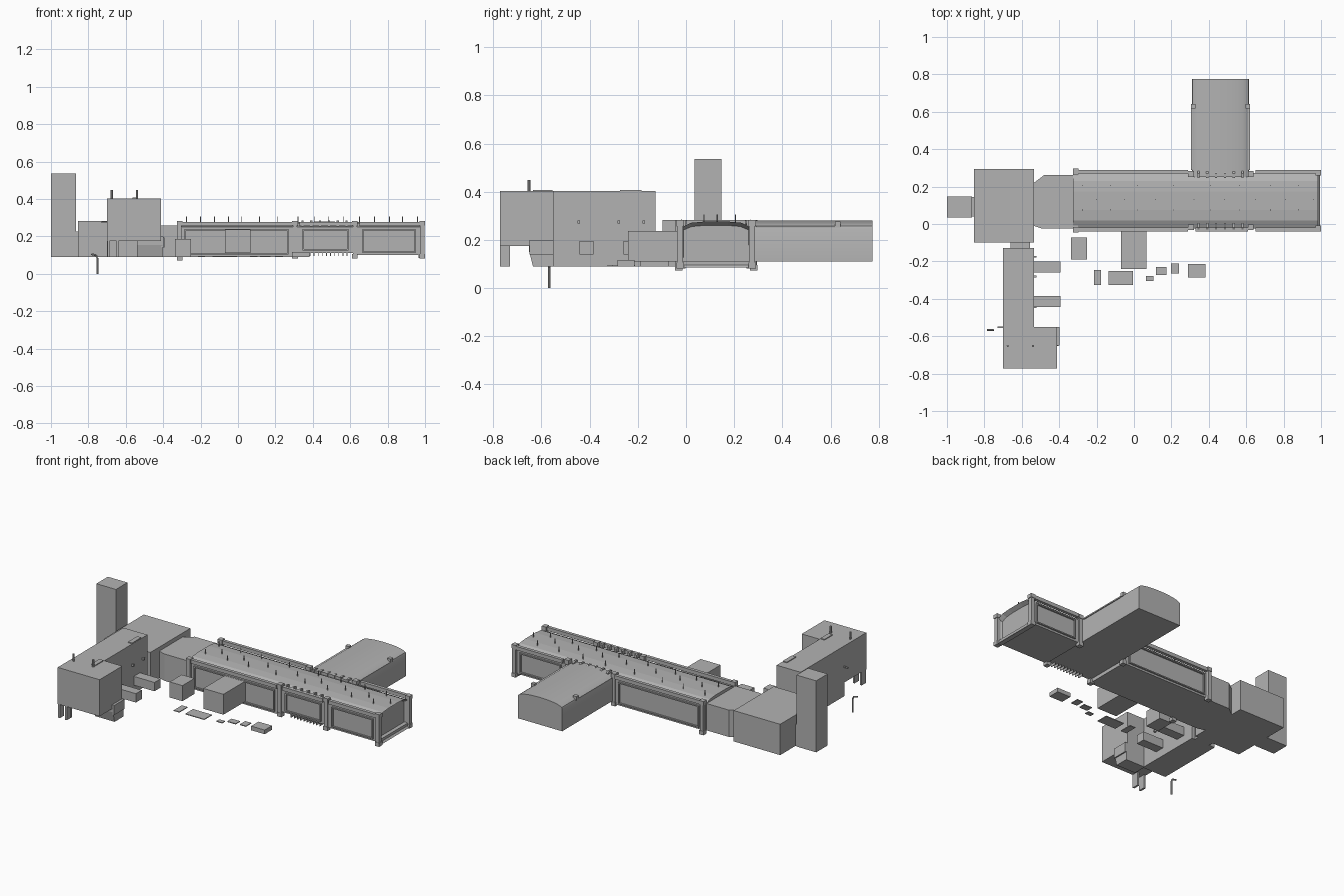
import bpy
import bmesh
import math
from mathutils import Vector

cube = bpy.data.objects.get("Cube")
if cube:
    bpy.data.objects.remove(cube, do_unlink=True)

mat = bpy.data.materials.new("plain_grey")
mat.use_nodes = True
GREY = (0.45, 0.45, 0.45, 1)
mat.diffuse_color = GREY
mat.node_tree.nodes["Principled BSDF"].inputs["Base Color"].default_value = GREY


def finish(name, bm):
    bmesh.ops.recalc_face_normals(bm, faces=bm.faces)
    mesh = bpy.data.meshes.new(name)
    bm.to_mesh(mesh)
    bm.free()
    mesh.materials.append(mat)
    obj = bpy.data.objects.new(name, mesh)
    bpy.context.collection.objects.link(obj)
    return obj


def prism(name, points, axis, start, end, recess=0):
    """Extrude a closed profile along an axis; recess sinks a panel in the far end."""
    def place(p, t):
        a, b = p
        return {"x": (t, a, b), "y": (a, t, b), "z": (a, b, t)}[axis]
    bm = bmesh.new()
    near = [bm.verts.new(place(p, start)) for p in points]
    far = [bm.verts.new(place(p, end)) for p in points]
    bm.faces.new(near)
    cap = bm.faces.new(far)
    for i in range(len(points)):
        j = (i + 1) % len(points)
        bm.faces.new((near[i], near[j], far[j], far[i]))
    if recess:
        bmesh.ops.recalc_face_normals(bm, faces=bm.faces)
        bmesh.ops.inset_region(bm, faces=[cap], thickness=0.016)
        bmesh.ops.translate(bm, verts=cap.verts, vec=-cap.normal * recess)
    return finish(name, bm)


def box(name, x, y, z):
    return prism(name, [(x[0], y[0]), (x[1], y[0]), (x[1], y[1]), (x[0], y[1])], "z", *z)


def rod(name, start, end, radius, sides=8):
    a, b = Vector(start), Vector(end)
    bm = bmesh.new()
    bmesh.ops.create_cone(bm, cap_ends=True, segments=sides, radius1=radius,
                          radius2=radius, depth=(b - a).length)
    turn = (b - a).to_track_quat("Z", "Y").to_matrix()
    bmesh.ops.rotate(bm, verts=bm.verts, matrix=turn)
    bmesh.ops.translate(bm, verts=bm.verts, vec=(a + b) / 2)
    return finish(name, bm)


BASE = 0.09
MID = 0.125     # centre line of the long hall

# Tower, west block and the links between the buildings
box("tower", (-1, -0.865), (0.035, 0.148), (BASE, 0.535))
box("tower_link", (-0.865, -0.855), (0.04, 0.145), (BASE, 0.225))
box("west_block", (-0.855, -0.535), (-0.098, 0.295), (BASE, 0.282))
box("south_link", (-0.66, -0.555), (-0.13, -0.095), (BASE, 0.23))
prism("hall_link", [(-0.535, -0.01), (-0.49, -0.025), (-0.3, -0.025), (-0.3, 0.262),
                    (-0.48, 0.262), (-0.535, 0.22)], "z", BASE, 0.257)


# Long hall: chamfered roof, built in three bays
def hall_profile(bottom):
    half = [(0.148, bottom), (0.148, 0.25), (0.105, 0.271), (0.05, 0.276)]
    return [(MID + a, b) for a, b in half] + [(MID - a, b) for a, b in reversed(half)]


bays = [("west", -0.325, 0.305, 0.09), ("middle", 0.305, 0.625, 0.112), ("east", 0.625, 0.985, 0.1)]
for name, x0, x1, low in bays:
    prism("hall_" + name + "_bay", hall_profile(low), "x", x0, x1,
          recess=0.025 if name == "east" else 0)
    for side, label in ((-1, "front"), (1, "back")):
        if name == "middle" and side == 1:
            continue

        def wall(d0, d1):
            return sorted((MID + side * d0, MID + side * d1))
        # Gutter rail and raised panel frame on the wall
        box(f"{name}_{label}_rail", (x0 + 0.025, x1 - 0.015), wall(0.145, 0.165), (0.255, 0.278))
        p0, p1 = x0 + 0.04, x1 - 0.035
        z0, z1 = low + 0.012, 0.238
        for z in (z0, z1 - 0.007):
            box(f"{name}_{label}_frame_rail", (p0, p1), wall(0.145, 0.158), (z, z + 0.007))
        for x in (p0, p1 - 0.007):
            box(f"{name}_{label}_frame_post", (x, x + 0.007), wall(0.145, 0.158), (z0, z1))

# Pillars with caps and feet at the bay ends
for x, reach in ((-0.312, 0.168), (0.305, 0.155), (0.625, 0.155), (0.985, 0.162)):
    low = 0.072 if abs(x) > 0.31 and x < 0 else 0.082
    for side in (-1, 1):
        y = sorted((MID + side * (reach - 0.025), MID + side * reach))
        box("hall_pillar", (x - 0.011, x + 0.011), y, (low, 0.28))
        for z in (low, 0.258):
            box("pillar_cap", (x - 0.015, x + 0.015),
                (y[0] - 0.003, y[1] + 0.003), (z, z + 0.024))

# East end frame and sloped sill
box("end_sill", (0.965, 0.985), (MID - 0.145, MID + 0.145), (0.085, 0.112))
prism("end_sill_slope", [(0.97, 0.085), (0.995, 0.085), (0.97, 0.112)], "y", MID - 0.14, MID + 0.14)

# Teeth under the middle bay and brackets over its roof edges
for i in range(10):
    x = 0.385 + i * 0.022
    box("sill_tooth", (x - 0.002, x + 0.002), (MID - 0.155, MID - 0.12), (0.096, 0.114))
for i in range(6):
    x = 0.345 + i * 0.047
    for side in (-1, 1):
        outer, inner = MID + side * 0.158, MID + side * 0.12
        prism("roof_bracket", [(outer, 0.252), (outer, 0.275), (MID + side * 0.145, 0.284),
                               (inner, 0.281), (inner, 0.262)], "x", x - 0.006, x + 0.006)

# Slim masts on the hall roof
for i, x in enumerate((-0.275, -0.2, -0.125, -0.05, 0.02, 0.115, 0.21, 0.32,
                       0.41, 0.485, 0.565, 0.65, 0.73, 0.81, 0.88, 0.96)):
    for y in ((0.075, 0.205) if i % 2 == 0 else (0.13,)):
        rod("roof_mast", (x, y, 0.27), (x, y, 0.306), 0.0025, 6)

# Back wing with a curved roof
WX, HALF = 0.4625, 0.1525
arc = [(WX + HALF * math.cos(t), 0.247 + 0.033 * math.sin(t) ** 0.8)
       for t in (math.pi * i / 14 for i in range(1, 14))]
wing = prism("back_wing", [(WX - HALF, 0.11), (WX + HALF, 0.11), (WX + HALF, 0.247)] + arc
             + [(WX - HALF, 0.247)], "y", 0.25, 0.775)
bpy.context.view_layer.objects.active = wing
wing.select_set(True)
bpy.ops.object.shade_smooth_by_angle(angle=math.radians(25))
wing.select_set(False)
for side in (-1, 1):
    edge = WX + side * HALF
    box("wing_clamp", sorted((edge + side * 0.004, edge - side * 0.02)), (0.618, 0.642), (0.252, 0.276))
    box("wing_eave", sorted((edge + side * 0.004, edge - side * 0.01)), (0.29, 0.618), (0.25, 0.258))

# South building: long body and wide raised head
box("south_body", (-0.7, -0.535), (-0.56, -0.127), (BASE, 0.403))
box("south_head", (-0.7, -0.412), (-0.773, -0.55), (0.175, 0.403))
prism("head_base", [(-0.55, BASE), (-0.635, BASE), (-0.652, 0.155), (-0.652, 0.176),
                    (-0.55, 0.176)], "x", -0.54, -0.405)
box("head_side_panel", (-0.412, -0.397), (-0.65, -0.55), (0.14, 0.2))
for x in (-0.698, -0.65):
    box("head_support", (x, x + 0.012), (-0.772, -0.73), (BASE, 0.176))
for x in (-0.675, -0.54):
    rod("head_chimney", (x, -0.652, 0.4), (x, -0.652, 0.448), 0.006)
for y0, y1 in ((-0.635, -0.555), (-0.275, -0.185)):
    box("roof_slab", (-0.565, -0.537), (y0, y1), (0.4, 0.408))
for y in (-0.175, -0.28, -0.445):
    box("wall_light", (-0.536, -0.52), (y - 0.005, y + 0.005), (0.268, 0.28))
box("wall_arm", (-0.73, -0.7), (-0.555, -0.548), (0.272, 0.28))
for y0, y1 in ((-0.26, -0.2), (-0.443, -0.385)):
    box("side_bay", (-0.535, -0.393), (y0, y1), (0.14, 0.195))

# Annexes on the front yard
box("front_annex", (-0.07, 0.068), (-0.24, -0.02), (0.11, 0.237))
box("yard_shed", (-0.337, -0.25), (-0.19, -0.072), (BASE, 0.187))
box("yard_crate", (0.29, 0.383), (-0.285, -0.213), (BASE, 0.116))
for x0, x1, y0, y1 in ((-0.215, -0.176, -0.325, -0.245), (-0.135, -0.005, -0.325, -0.25),
                       (0.064, 0.104, -0.305, -0.277), (0.117, 0.174, -0.272, -0.23),
                       (0.198, 0.24, -0.265, -0.212)):
    box("yard_slab", (x0, x1), (y0, y1), (BASE, 0.095))

# Bent lamp post
path = [(-0.752, 0), (-0.752, 0.085), (-0.758, 0.099), (-0.785, 0.105)]
for (xa, za), (xb, zb) in zip(path, path[1:]):
    rod("lamp_post", (xa, -0.567, za), (xb, -0.567, zb), 0.005)
